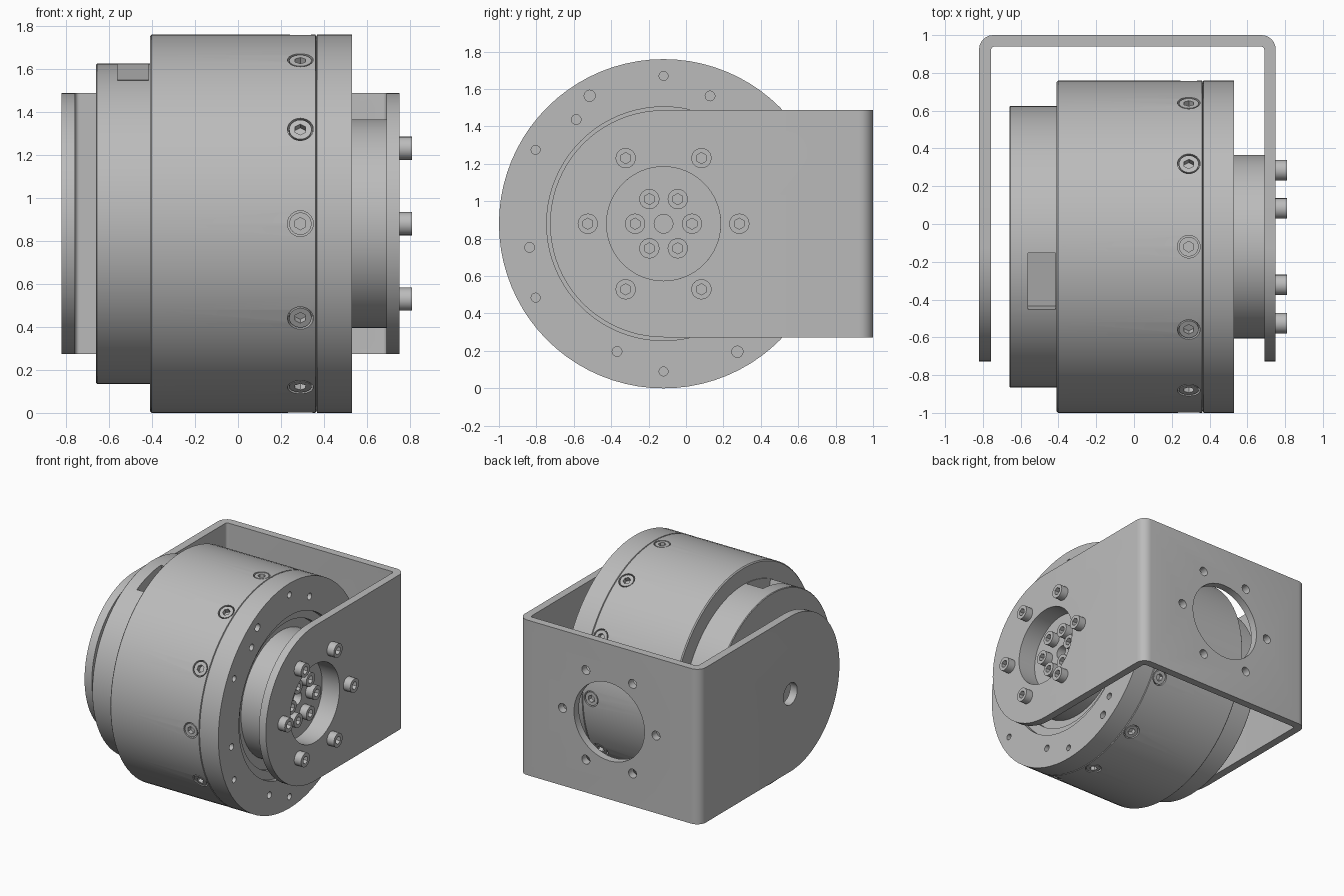
import bpy, bmesh
from math import sin, cos, pi, radians
from mathutils import Matrix, Vector

if "Cube" in bpy.data.objects:
    bpy.data.objects.remove(bpy.data.objects["Cube"])

AY, AZ = -0.12, 0.88          # drive axis, parallel to x
X = Vector((1, 0, 0))
MID = -0.035                  # bracket centre in x

metal = bpy.data.materials.new("light_grey_metal")
metal.use_nodes = True
GREY = (0.5, 0.5, 0.5, 1)
metal.diffuse_color = GREY
metal.node_tree.nodes["Principled BSDF"].inputs["Base Color"].default_value = GREY


def make(name, bm):
    bmesh.ops.recalc_face_normals(bm, faces=bm.faces)
    mesh = bpy.data.meshes.new(name)
    bm.to_mesh(mesh)
    bm.free()
    mesh.materials.append(metal)
    ob = bpy.data.objects.new(name, mesh)
    bpy.context.collection.objects.link(ob)
    return ob


def activate(ob):
    bpy.ops.object.select_all(action='DESELECT')
    ob.select_set(True)
    bpy.context.view_layer.objects.active = ob


def cut(ob, bm, mode='DIFFERENCE'):
    cutter = make("cutter", bm)
    cutter.hide_render = True
    mod = ob.modifiers.new("cut", 'BOOLEAN')
    mod.operation, mod.solver, mod.object = mode, 'EXACT', cutter
    activate(ob)
    bpy.ops.object.modifier_apply(modifier=mod.name)
    bpy.data.objects.remove(cutter)


def smooth(ob):
    activate(ob)
    bpy.ops.object.shade_smooth_by_angle(angle=radians(25))


def peg(bm, start, direction, r, length, n=24):
    """Cylinder running from start along direction."""
    d = Vector(direction).normalized()
    m = Matrix.Translation(Vector(start) + d * length / 2) @ d.to_track_quat('Z', 'Y').to_matrix().to_4x4()
    bmesh.ops.create_cone(bm, cap_ends=True, segments=n, radius1=r, radius2=r,
                          depth=length, matrix=m)


def on_axis(x, r=0, deg=0):
    a = radians(deg)
    return Vector((x, AY + r * cos(a), AZ + r * sin(a)))


def radial(deg):
    return Vector((0, cos(radians(deg)), sin(radians(deg))))


def lathe(name, profile, steps=80):
    bm = bmesh.new()
    vs = [bm.verts.new((x, AY + r, AZ)) for x, r in profile]
    es = [bm.edges.new(p) for p in zip(vs, vs[1:])]
    bmesh.ops.spin(bm, geom=vs + es, cent=on_axis(0), axis=X, angle=2 * pi, steps=steps)
    bmesh.ops.remove_doubles(bm, verts=bm.verts, dist=1e-4)
    return make(name, bm)


def prism(points, vec):
    bm = bmesh.new()
    face = bm.faces.new([bm.verts.new(p) for p in points])
    ext = bmesh.ops.extrude_face_region(bm, geom=[face])
    bmesh.ops.translate(bm, vec=vec, verts=[v for v in ext["geom"] if isinstance(v, bmesh.types.BMVert)])
    return bm


def bolts(name, seats, r, height):
    """Socket head bolts; seats are (position, direction) pairs."""
    heads, sockets = bmesh.new(), bmesh.new()
    for p, d in seats:
        peg(heads, p, d, r, height)
        peg(sockets, p + d * (height - 0.035), d, r * 0.55, 0.1, 6)
    ob = make(name, heads)
    cut(ob, sockets)
    smooth(ob)


# Main housing with flange, seam and front recess
housing = lathe("housing", [
    (-0.41, 0), (-0.41, 0.872), (-0.402, 0.88), (0.36, 0.88), (0.364, 0.87), (0.368, 0.88),
    (0.53, 0.88), (0.53, 0.625), (0.49, 0.625), (0.49, 0.56), (0.45, 0.56), (0.45, 0)])
holes = bmesh.new()
for k in range(6):
    peg(holes, on_axis(0.43, 0.79, 30 + 60 * k), X, 0.024, 0.2, 16)
    peg(holes, on_axis(0.48, 0.727, 10 + 60 * k), X, 0.026, 0.2, 16)
for deg in (120, 300):
    peg(holes, on_axis(0.48, 0.79, deg), X, 0.03, 0.2, 16)
for k in range(12):
    peg(holes, on_axis(0.29, 0.82, 30 * k), radial(30 * k), 0.06, 0.2)
cut(housing, holes)
smooth(housing)

# Flush bolts around the housing
bolts("housing_bolts", [(on_axis(0.29, 0.8, 30 * k), radial(30 * k)) for k in range(12)], 0.052, 0.076)

# Rear cover with connector slot
cover = lathe("rear_cover", [(-0.66, 0), (-0.66, 0.74), (-0.655, 0.745), (-0.4, 0.745), (-0.4, 0)])
slot = bmesh.new()
tilt = 104.5
bmesh.ops.create_cube(slot, size=1, matrix=Matrix.Translation(on_axis(-0.488, 0.76, tilt))
                      @ Matrix.Rotation(radians(tilt - 90), 4, 'X')
                      @ Matrix.Diagonal((0.144, 0.31, 0.22, 1)))
cut(cover, slot)
smooth(cover)

# Output hub, recessed in the middle
hub = lathe("output_hub", [(0.4, 0), (0.4, 0.485), (0.69, 0.485), (0.69, 0.305), (0.6, 0.305), (0.6, 0)])
bore = bmesh.new()
peg(bore, on_axis(0.5), X, 0.05, 0.3)
cut(hub, bore)
smooth(hub)

# U bracket: bent strip, rounded arm ends, bolt holes
def corner(cx, cy, r, a0):
    return [(cx + r * cos(a0 + t * pi / 12), cy + r * sin(a0 + t * pi / 12), 0) for t in range(7)]


def loop(x0, x1, top, r):
    return ([(x1, -0.9, 0)] + corner(x1 - r, top - r, r, 0)
            + corner(x0 + r, top - r, r, pi / 2) + [(x0, -0.9, 0)])


strip = loop(-0.82, 0.75, 1.0, 0.075) + loop(-0.757, 0.69, 0.94, 0.02)[::-1]
bracket = make("bracket", prism(strip, (0, 0, 2)))
HALF = 0.607
outline = [on_axis(-1, HALF, 90 + 180 * k / 40) for k in range(41)]
outline += [Vector((-1, 1.2, AZ - HALF)), Vector((-1, 1.2, AZ + HALF))]
cut(bracket, prism(outline, (2, 0, 0)), 'INTERSECT')
holes = bmesh.new()
peg(holes, on_axis(0.6), X, 0.305, 0.3, 64)
peg(holes, on_axis(-0.9), X, 0.085, 0.2, 32)
Y = Vector((0, 1, 0))
peg(holes, (MID, 0.85, AZ), Y, 0.305, 0.3, 64)
for k in range(6):
    a = k * pi / 3
    peg(holes, (MID + 0.405 * cos(a), 0.85, AZ + 0.405 * sin(a)), Y, 0.035, 0.3)
cut(bracket, holes)
smooth(bracket)

# Bolts holding the bracket and the hub
bolts("bracket_bolts", [(on_axis(0.74, 0.405, 60 * k), X) for k in range(6)], 0.054, 0.07)
bolts("hub_bolts", [(on_axis(0.59, 0.152, 60 * k), X) for k in range(6)], 0.054, 0.07)
